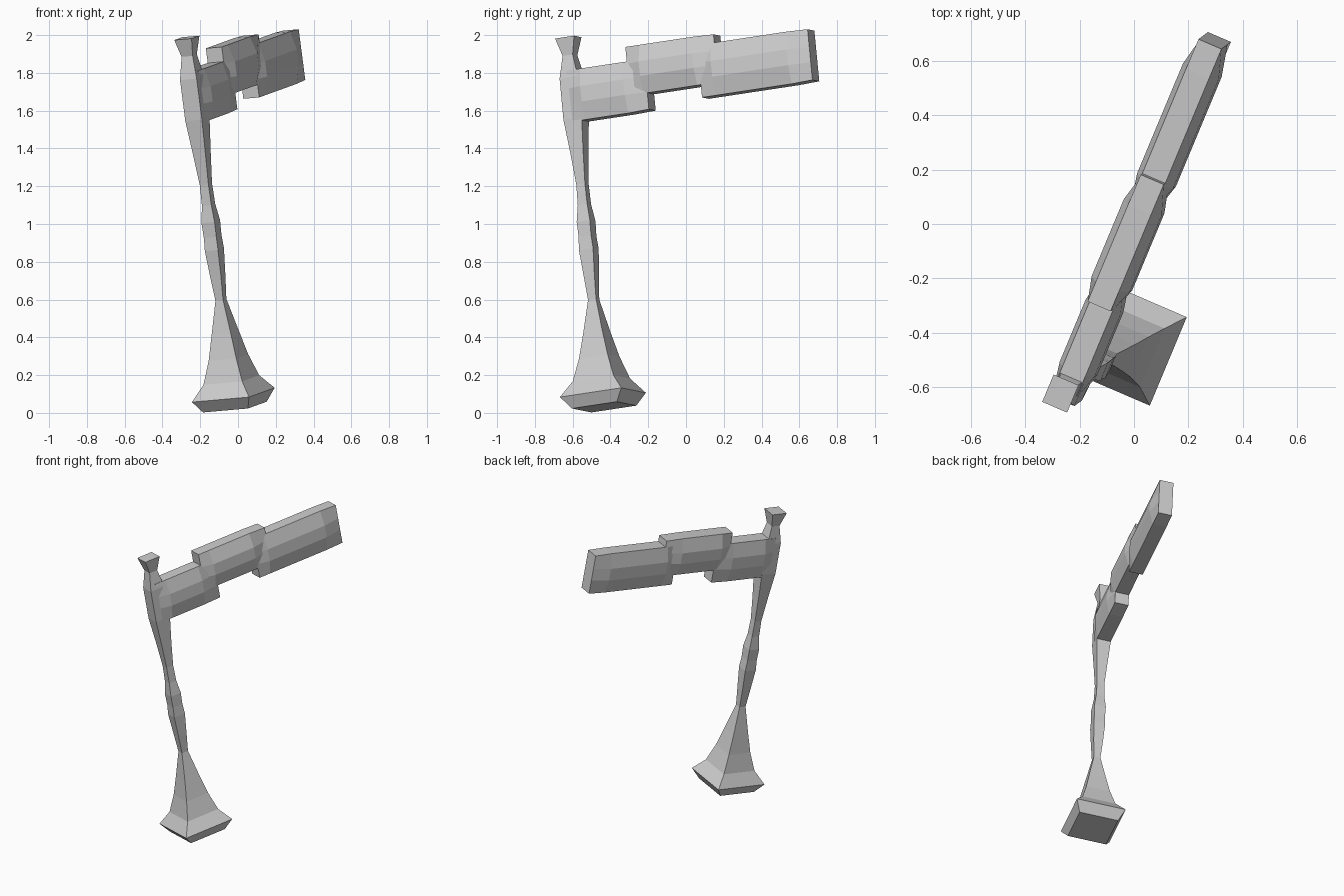
import bpy, bmesh
from mathutils import Vector

if "Cube" in bpy.data.objects:
    bpy.data.objects.remove(bpy.data.objects["Cube"])

# Tilted frame: up the post, along the arm, and sideways
ORIGIN = Vector((-0.025, -0.44, 0.095))
UP = Vector((-0.13, -0.097, 1.0)).normalized()
ARM = Vector((0.385, 0.92, 0.13))
ARM = (ARM - UP * ARM.dot(UP)).normalized()
SIDE = ARM.cross(UP)


def place(u, w, v):
    return ORIGIN + ARM * u + SIDE * w + UP * v


def loft(name, rings):
    """Skin a list of equal-length point rings and cap both ends."""
    bm = bmesh.new()
    loops = [[bm.verts.new(place(*p)) for p in ring] for ring in rings]
    n = len(loops[0])
    for a, b in zip(loops, loops[1:]):
        for i in range(n):
            j = (i + 1) % n
            bm.faces.new((a[i], a[j], b[j], b[i]))
    bm.faces.new(loops[0])
    bm.faces.new(loops[-1])
    bmesh.ops.recalc_face_normals(bm, faces=bm.faces)
    mesh = bpy.data.meshes.new(name)
    bm.to_mesh(mesh)
    bm.free()
    obj = bpy.data.objects.new(name, mesh)
    bpy.context.collection.objects.link(obj)
    return obj


# Post with flared foot, knobbly waist and square cap: height, half depth, half width
post = [(-0.065, 0.13, 0.13), (0.0, 0.178, 0.165), (0.08, 0.118, 0.112),
        (0.20, 0.083, 0.08), (0.33, 0.056, 0.056), (0.51, 0.023, 0.022),
        (0.64, 0.031, 0.031), (0.78, 0.041, 0.038), (0.85, 0.036, 0.036),
        (0.93, 0.038, 0.038), (1.02, 0.027, 0.027), (1.13, 0.025, 0.025),
        (1.30, 0.037, 0.036), (1.48, 0.053, 0.048), (1.70, 0.052, 0.048),
        (1.82, 0.029, 0.032), (1.915, 0.055, 0.05)]
loft("post", [[(-d, -w, h), (d, -w, h), (d, w, h), (-d, w, h)]
              for h, d, w in post])


def section(u, v, half, edge, belly):
    """Beam cross-section: flat top and bottom, bulging sides."""
    m = half * 0.3
    right = [(edge, -half), (belly, -m), (belly, m), (edge, half)]
    pts = right + [(-w, h) for w, h in reversed(right)]
    return [(u, w, v + h) for w, h in pts]


# Three offset beams forming the arm: start, end, height, half height, bulge
beams = [("arm_inner_beam", -0.01, 0.44, 1.60, 0.137, 0.070),
         ("arm_middle_beam", 0.34, 0.85, 1.685, 0.130, 0.076),
         ("arm_outer_beam", 0.75, 1.39, 1.627, 0.140, 0.072)]
for name, u0, u1, v, half, belly in beams:
    loft(name, [section(u0, v, half, 0.046, 0.046),
                section(u0 + 0.08, v, half, 0.046, belly),
                section(u1 - 0.12, v, half, 0.046, belly),
                section(u1, v, half * 0.97, 0.046, 0.046)])
